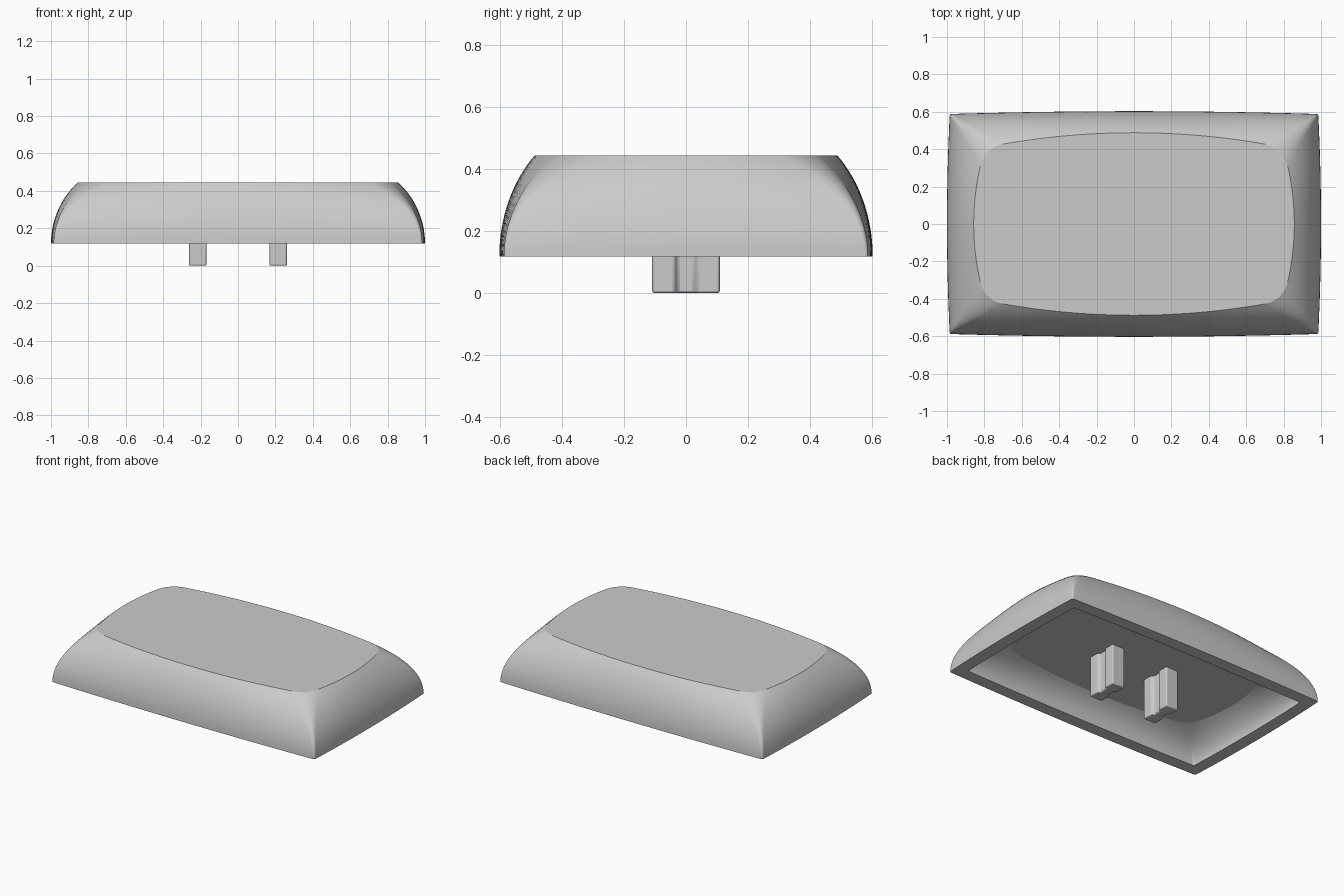
import bpy, bmesh, math

if "Cube" in bpy.data.objects:
    bpy.data.objects.remove(bpy.data.objects["Cube"])


def lerp(a, b, w):
    return a + (b - a) * w


def outline(a, b, xc, yc, r):
    """Bowed rectangle: half sizes a, b; corner at xc, yc; corner rounding r."""
    n, m = 14, 12
    long_y = lambda x: b - (b - yc) * (x / xc) ** 2
    short_x = lambda y: a - (a - xc) * (y / yc) ** 2
    x1, y1 = xc - r, yc - r
    p0, p2 = (x1, long_y(x1)), (short_x(y1), y1)
    quad = [(short_x(y1 * i / n), y1 * i / n) for i in range(n)]
    for i in range(m + 1):
        t = i / m
        quad.append(tuple((1 - t) ** 2 * p2[k] + 2 * t * (1 - t) * (xc, yc)[k]
                          + t * t * p0[k] for k in (0, 1)))
    quad += [(x1 * i / n, long_y(x1 * i / n)) for i in range(n - 1, -1, -1)]
    half = quad + [(-x, y) for x, y in reversed(quad[:-1])]
    return half + [(-x, -y) for x, y in half[1:-1]]


def loft(bm, low, high, z0, z1, steps=16, end=math.radians(48)):
    """Rings that follow a circular arc from the low outline to the high one."""
    rings = []
    for i in range(steps + 1):
        th = end * i / steps
        w = (1 - math.cos(th)) / (1 - math.cos(end))
        z = lerp(z0, z1, math.sin(th) / math.sin(end))
        pts = outline(*[lerp(p, q, w) for p, q in zip(low, high)])
        rings.append([bm.verts.new((x, y, z)) for x, y in pts])
    return rings


def bridge(bm, r0, r1):
    n = len(r0)
    for i in range(n):
        j = (i + 1) % n
        bm.faces.new((r0[i], r0[j], r1[j], r1[i]))


def finish(bm, name, angle):
    bmesh.ops.recalc_face_normals(bm, faces=bm.faces)
    me = bpy.data.meshes.new(name)
    bm.to_mesh(me)
    bm.free()
    ob = bpy.data.objects.new(name, me)
    bpy.context.collection.objects.link(ob)
    bpy.ops.object.select_all(action='DESELECT')
    bpy.context.view_layer.objects.active = ob
    ob.select_set(True)
    bpy.ops.object.shade_smooth_by_angle(angle=math.radians(angle))
    return ob


CEILING = 0.275

# Hollow cap shell: outer skin, flat top, rim and inner cavity
bm = bmesh.new()
outer = loft(bm, (1.0, 0.603, 0.985, 0.588, 0.012),
             (0.857, 0.488, 0.795, 0.41, 0.10), 0.118, 0.445)
inner = loft(bm, (0.915, 0.518, 0.905, 0.507, 0.012),
             (0.785, 0.42, 0.725, 0.35, 0.09), 0.118, CEILING)
for rings in (outer, inner):
    for r0, r1 in zip(rings, rings[1:]):
        bridge(bm, r0, r1)
bridge(bm, outer[0], inner[0])
flats = [bm.faces.new(outer[-1]), bm.faces.new(inner[-1])]
# keep the flat top and the cavity ceiling crisp all the way round
for f in flats:
    for e in f.edges:
        e.smooth = False
finish(bm, "cap_shell", 16)

# Two mounting stems with a groove down each wide face
W, L, G, D = 0.0465, 0.109, 0.037, 0.016
quarter = [(W, L), (W, G), (W - D, G - 0.010)]
right = quarter + [(x, -y) for x, y in reversed(quarter)]
section = right + [(-x, -y) for x, y in right]
for side, cx in (("left", -0.215), ("right", 0.215)):
    bm = bmesh.new()
    base = bm.faces.new([bm.verts.new((cx + x, y, 0)) for x, y in section])
    ext = bmesh.ops.extrude_face_region(bm, geom=[base])
    for v in ext["geom"]:
        if isinstance(v, bmesh.types.BMVert):
            v.co.z = CEILING + 0.01
    stem = finish(bm, side + "_stem", 30)
    bev = stem.modifiers.new("soft_edges", 'BEVEL')
    bev.width, bev.segments = 0.007, 2
    bev.limit_method, bev.angle_limit = 'ANGLE', math.radians(50)
